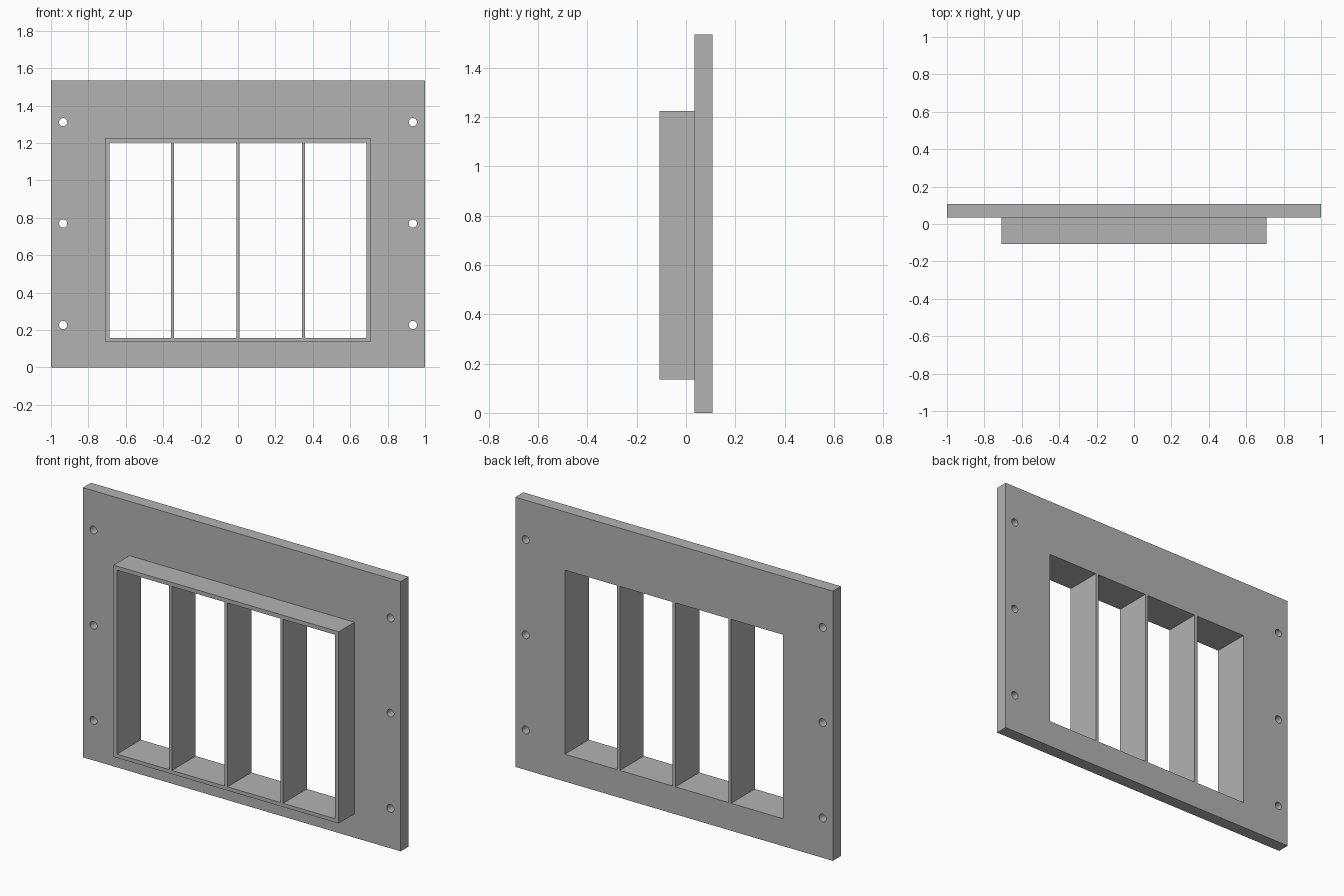
import bpy, math
from mathutils import Matrix

if "Cube" in bpy.data.objects:
    bpy.data.objects.remove(bpy.data.objects["Cube"], do_unlink=True)

# Shared dimensions
FRONT, SEAT, BACK = -0.107, 0.035, 0.107
OPENING = (-0.687, 0.687, 0.156, 1.203)

grey = bpy.data.materials.new("plain_grey")
grey.use_nodes = True
grey.diffuse_color = (0.45, 0.45, 0.45, 1)
grey.node_tree.nodes["Principled BSDF"].inputs["Base Color"].default_value = grey.diffuse_color


def rectangle(x0, x1, z0, z1):
    return [(x0, z0), (x1, z0), (x1, z1), (x0, z1)]


def circle(x, z, radius, sides=32):
    turns = [math.tau * i / sides for i in range(sides)]
    return [(x + radius * math.cos(a), z + radius * math.sin(a)) for a in turns]


def slab(name, y0, y1, outlines):
    """Extrude x-z outlines from y0 to y1; outlines inside the first become holes."""
    curve = bpy.data.curves.new(name + "_profile", "CURVE")
    curve.dimensions = "2D"
    curve.fill_mode = "BOTH"
    curve.extrude = (y1 - y0) / 2
    for outline in outlines:
        spline = curve.splines.new("POLY")
        spline.points.add(len(outline) - 1)
        for point, (x, z) in zip(spline.points, outline):
            point.co = (x, z, 0, 1)
        spline.use_cyclic_u = True
    helper = bpy.data.objects.new(name + "_helper", curve)
    bpy.context.collection.objects.link(helper)
    graph = bpy.context.evaluated_depsgraph_get()
    mesh = bpy.data.meshes.new_from_object(helper.evaluated_get(graph))
    bpy.data.objects.remove(helper, do_unlink=True)
    bpy.data.curves.remove(curve)
    # Stand the profile upright
    mesh.transform(Matrix.Translation((0, (y0 + y1) / 2, 0)) @ Matrix.Rotation(math.pi / 2, 4, "X"))
    mesh.materials.clear()
    mesh.materials.append(grey)
    obj = bpy.data.objects.new(name, mesh)
    bpy.context.collection.objects.link(obj)
    bpy.ops.object.select_all(action="DESELECT")
    obj.select_set(True)
    bpy.context.view_layer.objects.active = obj
    # Weld caps to walls and face everything outward
    bpy.ops.object.mode_set(mode="EDIT")
    bpy.ops.mesh.select_all(action="SELECT")
    bpy.ops.mesh.remove_doubles(threshold=0.0001)
    bpy.ops.mesh.normals_make_consistent(inside=False)
    bpy.ops.object.mode_set(mode="OBJECT")
    bpy.ops.object.shade_smooth_by_angle(angle=math.radians(30))
    return obj


# Mounting plate with window opening and screw holes
holes = [circle(x, z, 0.022) for x in (-0.935, 0.935) for z in (0.227, 0.769, 1.311)]
slab("mounting_plate", SEAT, BACK, [rectangle(-1, 1, 0, 1.535), rectangle(*OPENING)] + holes)

# Raised frame in front of the plate
slab("raised_frame", FRONT, SEAT, [rectangle(-0.709, 0.709, 0.135, 1.226), rectangle(*OPENING)])

# Upright dividers through the full depth
for label, x in (("right", -0.35), ("middle", 0), ("left", 0.35)):
    slab(label + "_divider", FRONT, BACK, [rectangle(x - 0.009, x + 0.009, *OPENING[2:])])
